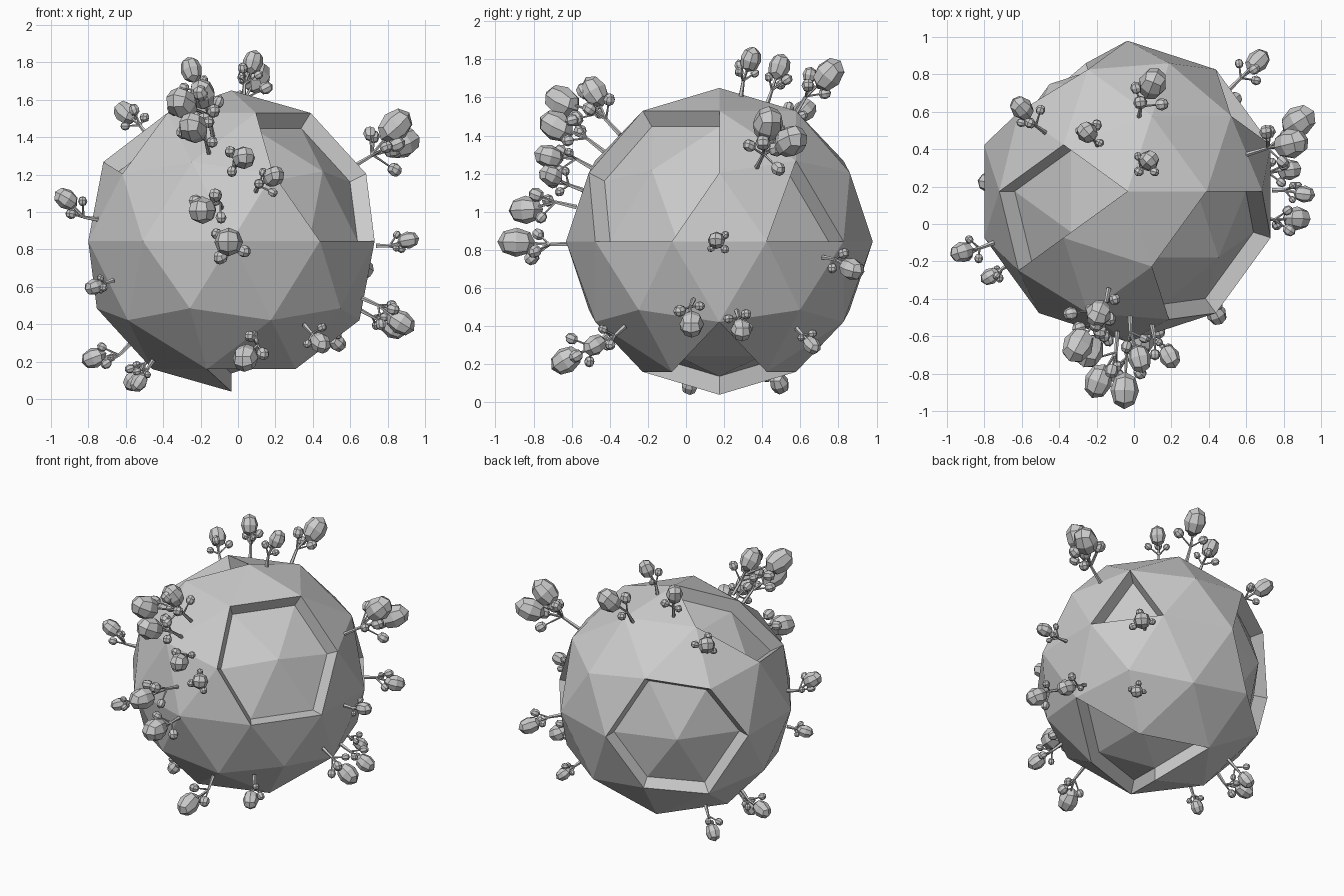
import bpy, bmesh, math
from mathutils import Vector, Matrix

if "Cube" in bpy.data.objects:
    bpy.data.objects.remove(bpy.data.objects["Cube"])

CENTRE = Vector((-.035, .175, .845))
R = .805


def finish(bm, name):
    bmesh.ops.recalc_face_normals(bm, faces=bm.faces[:])
    me = bpy.data.meshes.new(name)
    bm.to_mesh(me)
    bm.free()
    ob = bpy.data.objects.new(name, me)
    bpy.context.collection.objects.link(ob)
    return ob


# planet: faceted ball with sunken patches
bm = bmesh.new()
bmesh.ops.create_icosphere(bm, subdivisions=2, radius=R)


def face_at(d):
    d = Vector(d).normalized()
    return max(bm.faces, key=lambda f: f.calc_center_median().normalized().dot(d))


def fan_at(d):
    d = Vector(d).normalized()
    return list(max(bm.verts, key=lambda v: v.co.normalized().dot(d)).link_faces)


patches = [
    fan_at((.688, -.5, .526)),                      # front right hexagon
    fan_at((-.588, .809, 0)),                       # back left hexagon
    [face_at((2.227, 1.618, .526))],                # back right triangle
    [face_at(d) for d in ((-.85, 0, 2.7), (-1.7, 0, 2.227), (-2, -.835, 1.82))],
    [face_at(d) for d in ((.263, -.809, -2.7), (.85, 0, -2.7),
                          (.263, .809, -2.7), (1.7, 0, -2.227))],
]
for patch in patches:
    out = bmesh.ops.extrude_face_region(bm, geom=patch)["geom"]
    for v in out:
        if isinstance(v, bmesh.types.BMVert):
            v.co *= .88
    left = [f for f in patch if f.is_valid]
    if left:
        bmesh.ops.delete(bm, geom=left, context='FACES')
bmesh.ops.translate(bm, verts=bm.verts[:], vec=CENTRE)
finish(bm, "planet")

# trees: crown centre, then foot of the trunk (straight below when left out)
trees = [
    ((-.30, -.65, 1.58), (-.14, -.37, 1.43)),
    ((-.19, -.48, 1.63), (-.14, -.37, 1.43)),
    ((-.24, -.68, 1.45), (-.16, -.45, 1.33)),
    ((-.19, -.84, 1.01), (-.09, -.60, 1.03)),
    ((-.05, -.89, .84), (-.04, -.63, .83)),
    ((.03, -.72, 1.29), (-.02, -.53, 1.25)),
    ((.19, -.71, 1.19), (.10, -.56, 1.12)),
    ((-.25, .49, 1.76), (-.20, .43, 1.58)),
    ((.08, .34, 1.80), (.03, .29, 1.62)),
    ((.10, .75, 1.72), (.03, .59, 1.54)),
    ((-.60, .62, 1.53), (-.49, .50, 1.42)),
    ((.66, .87, .70), (.51, .72, .76)),
    ((.88, .55, 1.37), (.63, .38, 1.25)),
    ((.84, .43, 1.46), (.63, .38, 1.25)),
    ((.91, .16, .85), (.72, .18, .82)),
    ((.87, .03, .41), (.66, .04, .54)),
    ((.83, .29, .38),),
    ((.53, .66, .30),),
    ((-.56, .49, .10),),
    ((-.53, .02, .09),),
    ((-.77, .22, .22), (-.60, .18, .27)),
    ((-.92, -.15, 1.07), (-.75, -.10, .96)),
    ((-.77, -.28, .60),),
    ((.04, -.63, .22), (.09, -.42, .35)),
    ((.44, -.48, .30), (.37, -.34, .38)),
]
wood, leaves = bmesh.new(), bmesh.new()

# crown shape: cube cut once and rounded, 24 flat quads
ball = bmesh.new()
bmesh.ops.create_cube(ball, size=2)
bmesh.ops.subdivide_edges(ball, edges=ball.edges[:], cuts=1, use_grid_fill=True)
for v in ball.verts:
    v.co = v.co.normalized() * 1.05
ball_mesh = bpy.data.meshes.new("crown_shape")
ball.to_mesh(ball_mesh)
ball.free()


def branch(a, b, r1, r2):
    d = b - a
    m = Matrix.Translation((a + b) / 2) @ d.to_track_quat('Z', 'Y').to_matrix().to_4x4()
    bmesh.ops.create_cone(wood, cap_ends=True, segments=5, radius1=r1,
                          radius2=r2, depth=d.length, matrix=m)


def crown(p, d, r, stretch):
    m = (Matrix.Translation(p) @ d.to_track_quat('Z', 'Y').to_matrix().to_4x4()
         @ Matrix.Diagonal((r, r, r * stretch, 1)))
    part = ball_mesh.copy()
    part.transform(m)
    leaves.from_mesh(part)
    bpy.data.meshes.remove(part)


for i, (tip, *foot) in enumerate(trees):
    tip = Vector(tip)
    up = ((Vector(foot[0]) if foot else tip) - CENTRE).normalized()
    base = CENTRE + up * R * .96
    d = tip - base
    size = d.length
    d.normalize()
    side = up - d * up.dot(d)
    side = side.normalized() if side.length > .1 else d.orthogonal().normalized()
    across = d.cross(side)
    r = min(max(size * .25, .042), .078)
    fork = base + up * size * .4
    branch(base, fork, .013, .009)
    branch(fork, tip, .009, .005)
    crown(tip, d, r, 1.3)
    # small side crowns
    for h, s, t, k in ((.72, .30, .08, .5), (.66, -.08, .30, .45), (.62, .05, -.27, .4)):
        p = base + (d * h + side * s + across * t) * size
        branch(fork, p, .007, .004)
        crown(p, (p - fork).normalized(), r * k, 1.15)

finish(wood, "tree_branches")
finish(leaves, "tree_crowns")
bpy.data.meshes.remove(ball_mesh)
